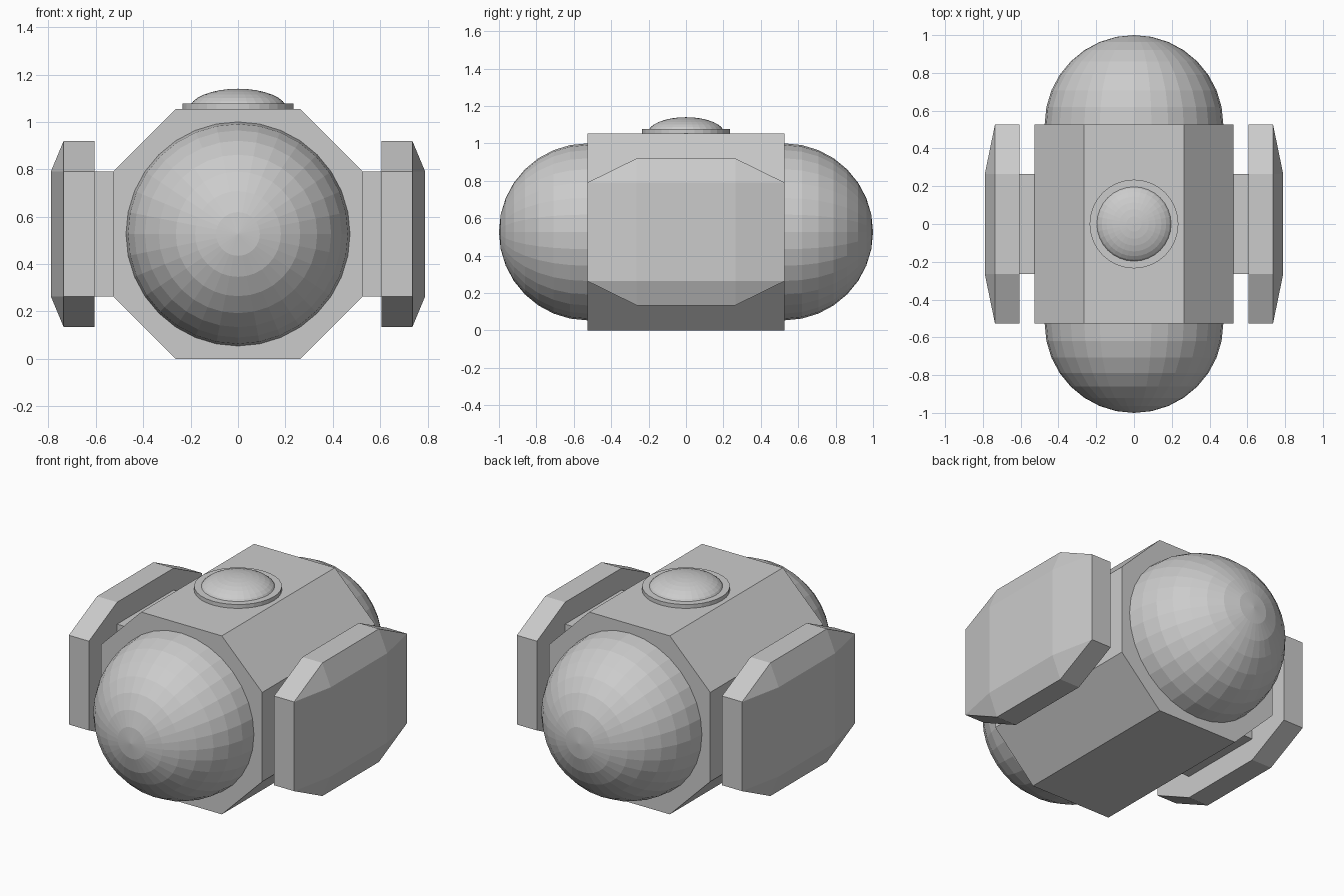
import bpy, bmesh, math
from mathutils import Matrix, Vector

if "Cube" in bpy.data.objects:
    bpy.data.objects.remove(bpy.data.objects["Cube"])

H = 0.527      # half width of the hull, also its centre height
Q = H / 2      # half width of the flat panels

grey = bpy.data.materials.new("hull grey")
grey.diffuse_color = (0.6, 0.6, 0.6, 1)
grey.use_nodes = True
grey.node_tree.nodes["Principled BSDF"].inputs["Base Color"].default_value = grey.diffuse_color


def finish(bm, name):
    bmesh.ops.recalc_face_normals(bm, faces=bm.faces[:])
    mesh = bpy.data.meshes.new(name)
    bm.to_mesh(mesh)
    bm.free()
    mesh.materials.append(grey)
    obj = bpy.data.objects.new(name, mesh)
    bpy.context.collection.objects.link(obj)
    return obj


def prism(bm, points, offset):
    """Extrude a closed outline and return the end face."""
    face = bm.faces.new([bm.verts.new(p) for p in points])
    geom = bmesh.ops.extrude_face_region(bm, geom=[face], use_keep_orig=True)["geom"]
    verts = [g for g in geom if isinstance(g, bmesh.types.BMVert)]
    bmesh.ops.translate(bm, verts=verts, vec=offset)
    return next(g for g in geom if isinstance(g, bmesh.types.BMFace))


def octagon(a, b, c, d):
    """Outline with flat sides at a, ends at b, and corner points c, d."""
    return [(a, -c), (a, c), (d, b), (-d, b), (-a, c), (-a, -c), (-d, -b), (d, -b)]


# Octagonal hull
bm = bmesh.new()
prism(bm, [(x, -H, z + H) for x, z in octagon(H, H, Q, Q)], (0, 2 * H, 0))
finish(bm, "hull")

# Front and back domes
for side, name in ((-1, "front_dome"), (1, "back_dome")):
    bm = bmesh.new()
    bmesh.ops.create_uvsphere(
        bm, u_segments=32, v_segments=16, radius=1 - H,
        matrix=Matrix.Translation((0, side * H, H)) @ Matrix.Rotation(math.pi / 2, 4, 'X'))
    bmesh.ops.bisect_plane(bm, geom=bm.verts[:] + bm.edges[:] + bm.faces[:],
                           plane_co=(0, side * (H - 0.01), 0),
                           plane_no=(0, -side, 0), clear_outer=True)
    finish(bm, name)

# Side struts and bevelled side plates
for side, name in ((-1, "left"), (1, "right")):
    bm = bmesh.new()
    bmesh.ops.create_cube(bm, size=1, matrix=Matrix.Translation((side * 0.56, 0, H))
                          @ Matrix.Diagonal((0.1, H, H, 1)))
    finish(bm, name + "_strut")

    bm = bmesh.new()
    ring = octagon(H, 0.393, Q, Q)
    edge = prism(bm, [(side * 0.605, y, z + H) for y, z in ring], (side * 0.131, 0, 0))
    rim = list(edge.verts)
    bm.faces.remove(edge)
    # Raised square panel; hull of rim and panel gives the sloped border
    panel = [bm.verts.new((side * 0.79, y, z + H))
             for y, z in ((-Q, -Q), (Q, -Q), (Q, Q), (-Q, Q))]
    bm.faces.new(panel)
    near = [min(panel, key=lambda p: (p.co - v.co).length) for v in rim]
    for i in range(8):
        j = (i + 1) % 8
        quad = [rim[i], rim[j], near[j]]
        if near[i] is not near[j]:
            quad.append(near[i])
        bm.faces.new(quad)
    finish(bm, name + "_plate")

# Hatch ring and low hatch dome on top
bm = bmesh.new()
bmesh.ops.create_cone(bm, cap_ends=True, segments=32, radius1=0.235, radius2=0.235,
                      depth=0.033, matrix=Matrix.Translation((0, 0, 1.0605)))
finish(bm, "hatch_ring")

bm = bmesh.new()
bmesh.ops.create_uvsphere(bm, u_segments=32, v_segments=16, radius=1,
                          matrix=Matrix.Translation((0, 0, 2 * H))
                          @ Matrix.Diagonal((0.205, 0.205, 0.086, 1)))
finish(bm, "hatch_dome")
